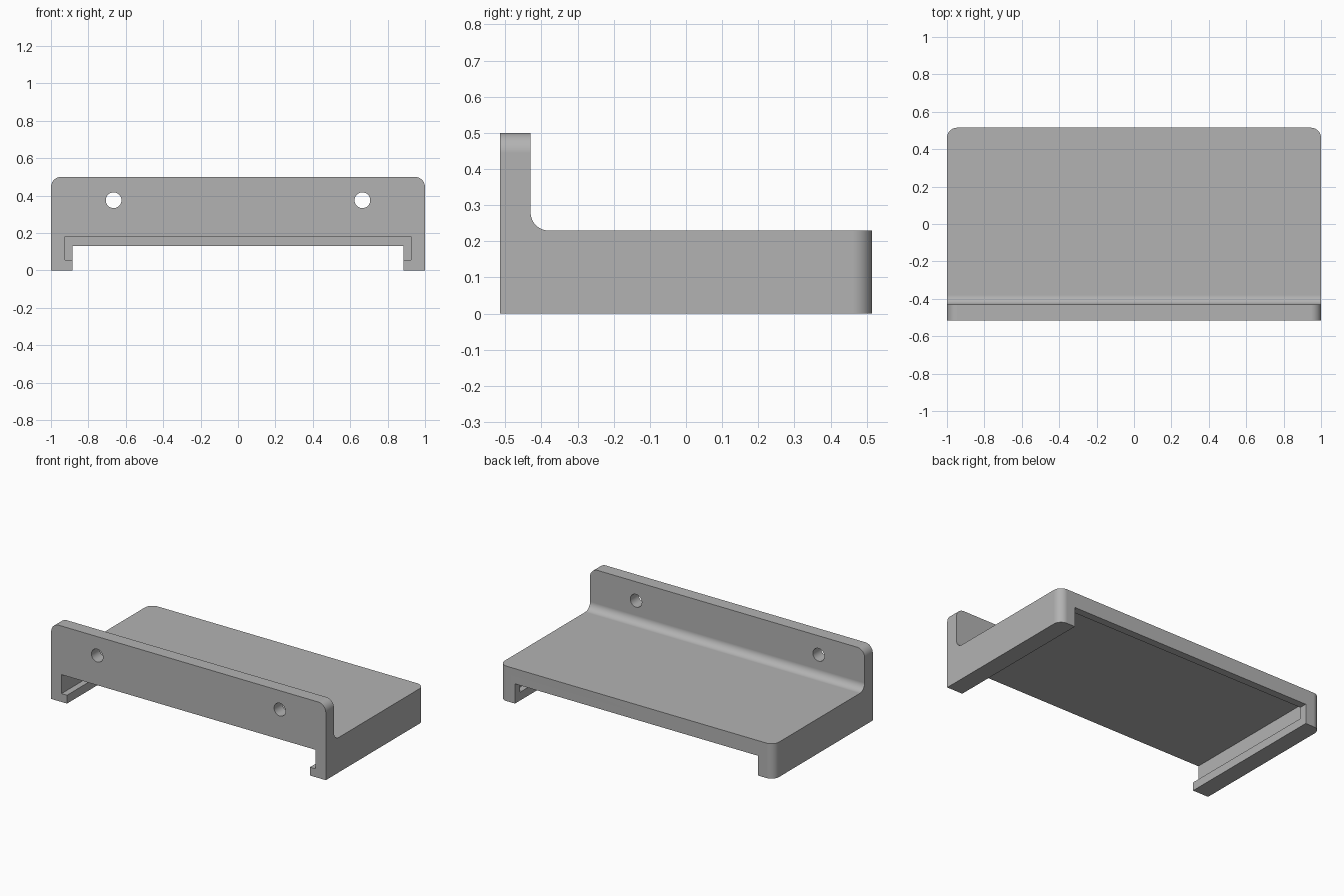
import bpy, bmesh, math
from mathutils import Matrix

cube = bpy.data.objects.get("Cube")
if cube:
    bpy.data.objects.remove(cube, do_unlink=True)

HALF_X, HALF_Y, HEIGHT = 1.0, 0.515, 0.5
WALL_Y, DECK_Z, ROUND = -0.43, 0.23, 0.055

grey = bpy.data.materials.new("plain grey")
grey.use_nodes = True
colour = (0.45, 0.45, 0.45, 1)
grey.diffuse_color = colour
grey.node_tree.nodes["Principled BSDF"].inputs["Base Color"].default_value = colour


def make_object(name, bm):
    bmesh.ops.recalc_face_normals(bm, faces=bm.faces[:])
    mesh = bpy.data.meshes.new(name)
    bm.to_mesh(mesh)
    bm.free()
    mesh.materials.append(grey)
    obj = bpy.data.objects.new(name, mesh)
    bpy.context.collection.objects.link(obj)
    return obj


def box_cutter(name, half_width, y0, y1, z0, z1):
    bm = bmesh.new()
    place = Matrix.Translation((0, (y0 + y1) / 2, (z0 + z1) / 2))
    size = Matrix.Diagonal((2 * half_width, y1 - y0, z1 - z0, 1))
    bmesh.ops.create_cube(bm, size=1, matrix=place @ size)
    return make_object(name, bm)


def hole_cutter(name, x):
    bm = bmesh.new()
    place = Matrix.Translation((x, WALL_Y, 0.375)) @ Matrix.Rotation(math.pi / 2, 4, "X")
    bmesh.ops.create_cone(bm, cap_ends=True, segments=40, radius1=0.042,
                          radius2=0.042, depth=0.5, matrix=place)
    return make_object(name, bm)


# Bracket body: L-shaped side profile with a fillet, extruded across the width
profile = [(-HALF_Y, 0), (HALF_Y, 0), (HALF_Y, DECK_Z)]
fillet = 0.05
for i in range(11):
    a = math.radians(270 - 9 * i)
    profile.append((WALL_Y + fillet + fillet * math.cos(a),
                    DECK_Z + fillet + fillet * math.sin(a)))
profile += [(WALL_Y, HEIGHT), (-HALF_Y, HEIGHT)]

bm = bmesh.new()
side = bm.faces.new([bm.verts.new((-HALF_X, y, z)) for y, z in profile])
swept = bmesh.ops.extrude_face_region(bm, geom=[side])["geom"]
bmesh.ops.translate(bm, vec=(2 * HALF_X, 0, 0),
                    verts=[g for g in swept if isinstance(g, bmesh.types.BMVert)])


# Round the upper corners of the wall and the rear corners of the deck
def is_corner(edge):
    a, b = (v.co for v in edge.verts)
    if abs(a.x - b.x) > 0.01:
        return False
    wall_top = min(a.z, b.z) > HEIGHT - 0.001
    rear = min(a.y, b.y) > HALF_Y - 0.001
    return wall_top or rear


bmesh.ops.bevel(bm, geom=[e for e in bm.edges if is_corner(e)], offset=ROUND,
                offset_type="OFFSET", segments=10, profile=0.5, affect="EDGES")
body = make_object("bracket_body", bm)

# Sliding channel with side lips and a rear stop, then the screw holes
cutters = [
    box_cutter("channel_cutter", 0.925, -0.7, HALF_Y - 0.05, 0.055, 0.18),
    box_cutter("opening_cutter", 0.885, -0.7, 0.7, -0.1, 0.13),
    hole_cutter("left_hole_cutter", 0.665),
    hole_cutter("right_hole_cutter", -0.665),
]
bpy.context.view_layer.objects.active = body
body.select_set(True)
for cutter in cutters:
    cutter.hide_render = True
    cut = body.modifiers.new(cutter.name, "BOOLEAN")
    cut.operation, cut.solver, cut.object = "DIFFERENCE", "EXACT", cutter
    bpy.ops.object.modifier_apply(modifier=cut.name)
    bpy.data.objects.remove(cutter, do_unlink=True)

# Smooth rounds with crisp edges
bpy.ops.object.shade_smooth_by_angle(angle=math.radians(30))
weighted = body.modifiers.new("flat face normals", "WEIGHTED_NORMAL")
weighted.keep_sharp = True
